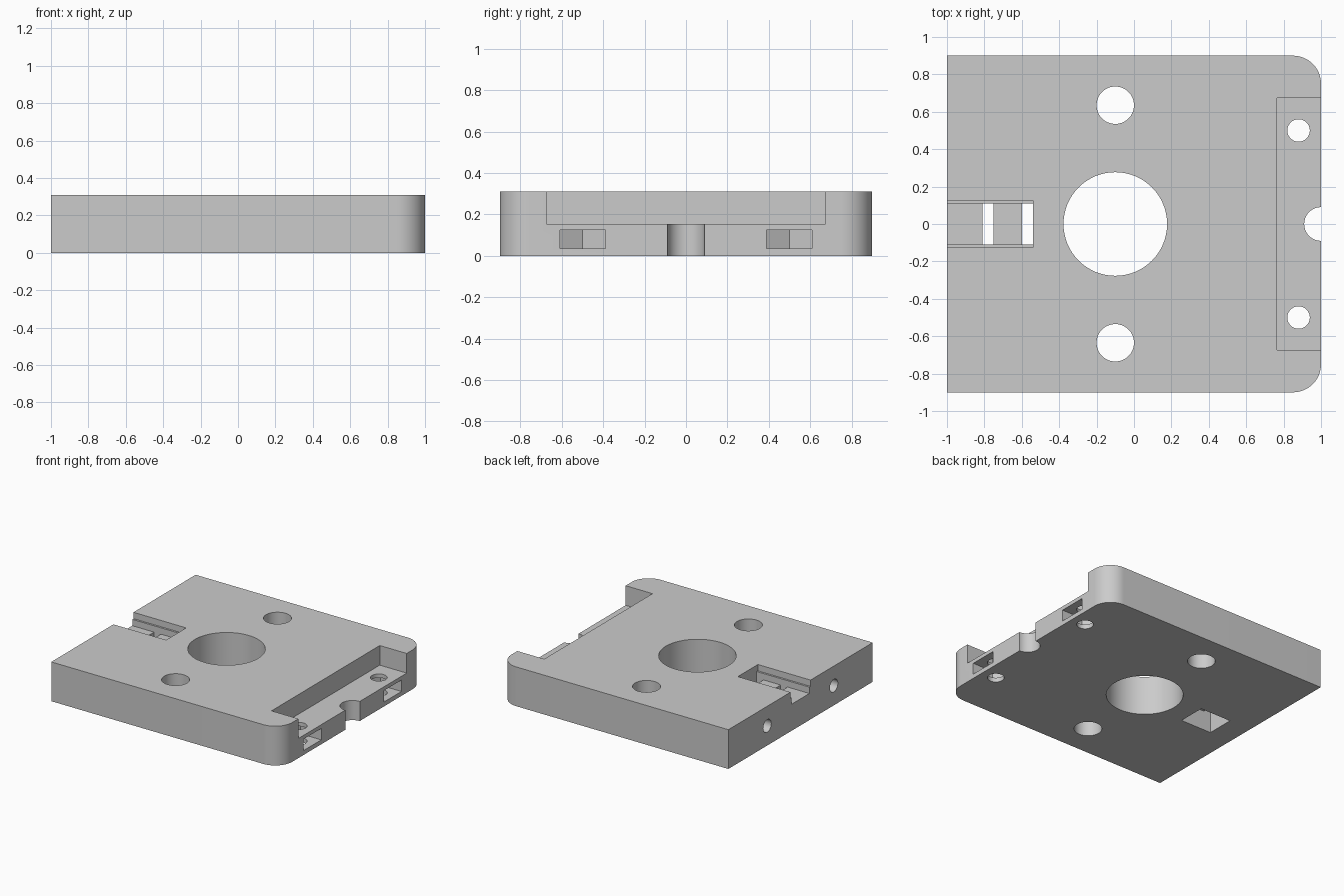
import bpy, bmesh, math
from mathutils import Matrix

cube = bpy.data.objects.get("Cube")
if cube:
    bpy.data.objects.remove(cube, do_unlink=True)

HEIGHT, HALF_W = 0.31, 0.9
POCKET_Z = 0.155

grey = bpy.data.materials.new("light grey")
grey.use_nodes = True
grey.diffuse_color = (0.6, 0.6, 0.6, 1)
grey.node_tree.nodes["Principled BSDF"].inputs["Base Color"].default_value = (0.6, 0.6, 0.6, 1)


def new_object(name, bm):
    bmesh.ops.recalc_face_normals(bm, faces=bm.faces)
    mesh = bpy.data.meshes.new(name)
    bm.to_mesh(mesh)
    bm.free()
    mesh.materials.append(grey)
    obj = bpy.data.objects.new(name, mesh)
    bpy.context.collection.objects.link(obj)
    return obj


def prism(name, outline, z0, z1):
    bm = bmesh.new()
    face = bm.faces.new([bm.verts.new((x, y, z0)) for x, y in outline])
    side = bmesh.ops.extrude_face_region(bm, geom=[face])
    top = [v for v in side["geom"] if isinstance(v, bmesh.types.BMVert)]
    bmesh.ops.translate(bm, verts=top, vec=(0, 0, z1 - z0))
    return new_object(name, bm)


def cut(cutter):
    cutter.hide_render = True
    mod = plate.modifiers.new("cut", "BOOLEAN")
    mod.operation, mod.solver, mod.object = "DIFFERENCE", "EXACT", cutter
    bpy.context.view_layer.objects.active = plate
    bpy.ops.object.modifier_apply(modifier=mod.name)
    bpy.data.objects.remove(cutter, do_unlink=True)


def cut_box(x0, x1, y0, y1, z0, z1):
    cut(prism("cutter", [(x0, y0), (x1, y0), (x1, y1), (x0, y1)], z0, z1))


def cut_hole(x, y, z, radius, depth, along_x=False):
    bm = bmesh.new()
    turn = Matrix.Rotation(math.pi / 2, 4, "Y") if along_x else Matrix()
    bmesh.ops.create_cone(bm, cap_ends=True, segments=64, radius1=radius, radius2=radius,
                          depth=depth, matrix=Matrix.Translation((x, y, z)) @ turn)
    cut(new_object("cutter", bm))


# Plate outline with two rounded corners on the +x side
radius = 0.15
arc = [(1 - radius + radius * math.cos(a), HALF_W - radius + radius * math.sin(a))
       for a in (math.pi / 2 * i / 16 for i in range(17))]
outline = [(-1, -HALF_W)] + [(x, -y) for x, y in reversed(arc)] + arc + [(-1, HALF_W)]
plate = prism("mounting_plate", outline, 0, HEIGHT)

# Centre bore
cut_hole(-0.1, 0, 0, 0.277, 2)

# Recess in the +x edge, with a half-round notch
cut_box(0.765, 1.2, -0.675, 0.675, POCKET_Z, 0.5)
cut_hole(1, 0, 0, 0.09, 2)

for s in (-1, 1):
    # Bolt holes, recess screw holes and blind holes in the -x edge
    cut_hole(-0.1, s * 0.635, 0, 0.1, 2)
    cut_hole(0.88, s * 0.5, 0, 0.06, 2)
    cut_hole(-1, s * 0.415, POCKET_Z, 0.05, 1, along_x=True)
    # Nut trap with a pointed inner end
    y, w = s * 0.5, 0.11
    cut(prism("cutter", [(1.2, y - w), (1.2, y + w), (0.817, y + w),
                         (0.753, y), (0.817, y - w)], 0.035, 0.125))

# Stepped cable channel, open at the -x edge
cut_box(-1.2, -0.54, -0.125, 0.125, 0.26, 0.5)
cut_box(-1.2, -0.54, -0.11, 0.11, 0.21, 0.4)
# Opening under the tie bar, and the windows either side of the bar
cut_box(-0.81, -0.54, -0.11, 0.11, -0.2, POCKET_Z)
cut_box(-0.81, -0.75, -0.11, 0.11, 0.1, 0.3)
cut_box(-0.6, -0.54, -0.11, 0.11, 0.1, 0.3)

bpy.ops.object.select_all(action="DESELECT")
plate.select_set(True)
bpy.context.view_layer.objects.active = plate
bpy.ops.object.shade_smooth_by_angle(angle=math.radians(30))
